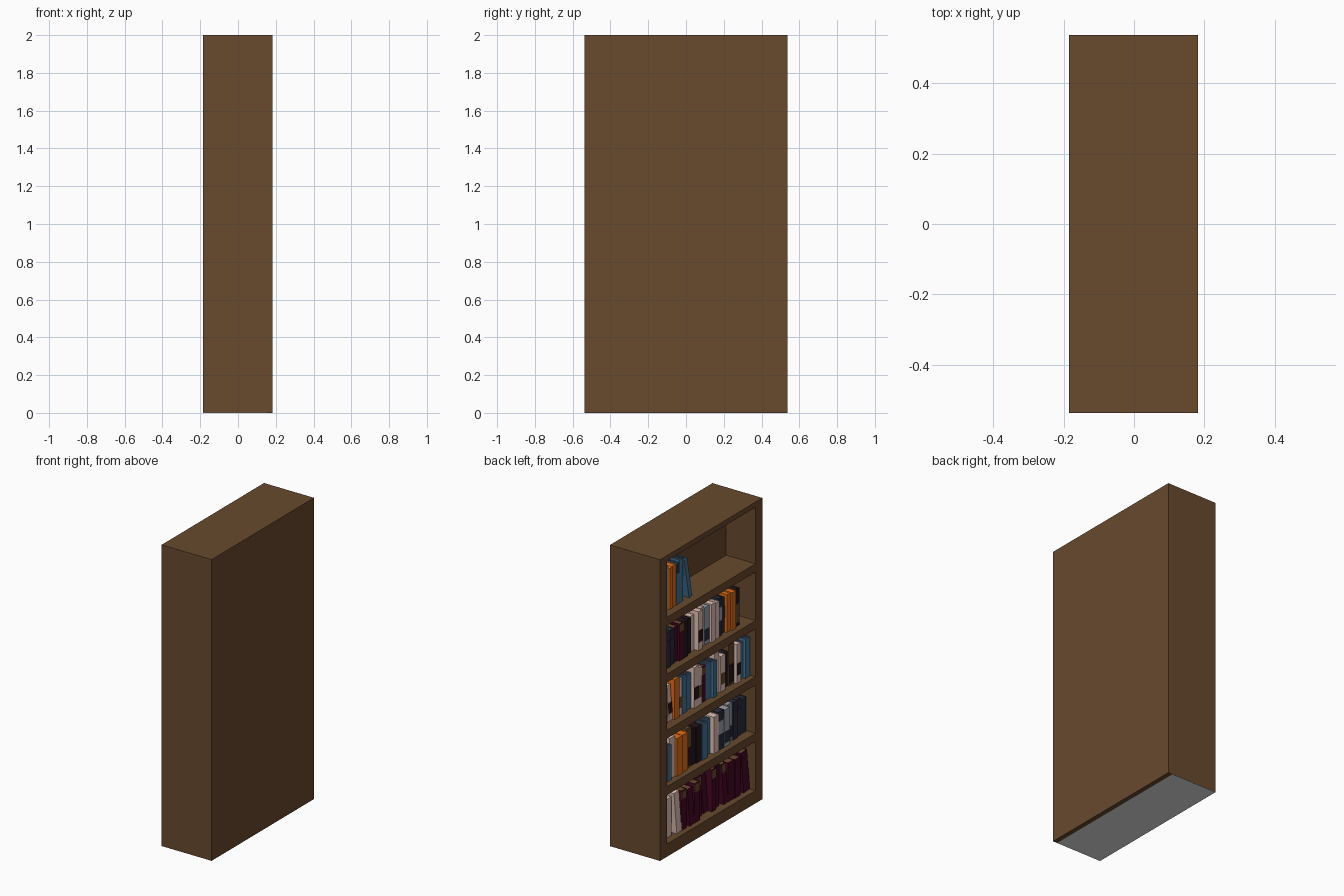
import bpy, bmesh, math, random
from mathutils import Matrix, Vector

if "Cube" in bpy.data.objects:
    bpy.data.objects.remove(bpy.data.objects["Cube"])

random.seed(7)


def mat(name, r, g, b):
    m = bpy.data.materials.new(name)
    m.diffuse_color = (r, g, b, 1)
    m.use_nodes = True
    m.node_tree.nodes["Principled BSDF"].inputs["Base Color"].default_value = m.diffuse_color
    return m


WOOD = mat("brown_wood", .14, .068, .027)
UNDER = mat("underside_light_grey", .8, .8, .8)
COL = {
    "M": mat("maroon", .065, .002, .018),
    "O": mat("orange", 1, .2, .01),
    "P": mat("pale_pink", .88, .62, .54),
    "B": mat("blue", .06, .18, .32),
    "N": mat("navy", .022, .028, .048),
    "G": mat("silver_grey", .36, .37, .42),
    "K": mat("near_black", .018, .008, .01),
    "T": WOOD,
}


def add_box(bm, lo, hi, index=0):
    lo, hi = Vector(lo), Vector(hi)
    m = Matrix.Translation((lo + hi) / 2) @ Matrix.Diagonal((*(hi - lo), 1))
    verts = bmesh.ops.create_cube(bm, size=1, matrix=m)["verts"]
    for f in {f for v in verts for f in v.link_faces}:
        f.material_index = index


def make(name, boxes, mats):
    bm = bmesh.new()
    for b in boxes:
        add_box(bm, *b)
    me = bpy.data.meshes.new(name)
    bm.to_mesh(me)
    bm.free()
    for m in mats:
        me.materials.append(m)
    ob = bpy.data.objects.new(name, me)
    bpy.context.collection.objects.link(ob)
    return ob


# Case: open towards -x
X0, X1, XB, Y, YI, Z0 = -.185, .182, .03, .537, .465, .001
SHELF_TOPS = [1.59, 1.213, .84, .465, .085]
make("top_board", [((X0, -Y, 1.965), (X1, Y, 2))], [WOOD])
make("back_panel", [((XB, -YI, Z0), (X1, YI, 1.965))], [WOOD])
for s, side in ((-1, "front"), (1, "rear")):
    a, b = sorted((s * YI, s * Y))
    make(side + "_side_board", [((X0, a, Z0), (X1, b, 1.965))], [WOOD])
for i, z in enumerate(SHELF_TOPS):
    low = Z0 if i == 4 else z - .055
    make(f"shelf_{i + 1}", [((X0, -YI, low), (XB, YI, z))], [WOOD])
# Underside: grey sheet and a wooden strip along the closed side
make("underside_sheet", [((X0, -Y, 0), (.15, Y, Z0))], [UNDER])
make("underside_strip", [((.15, -Y, 0), (X1, Y, Z0))], [WOOD])


def book(name, key, t, h, recess, angle, y, z):
    """Hardcover: spine, two boards, page block and sometimes a spine panel."""
    x0, x1, c = X0 + recess, .025, min(.005, t * .2)
    boxes = [((x0, -t, 0), (x0 + c, 0, h)),
             ((x0 + c, -t, 0), (x1, c - t, h)),
             ((x0 + c, -c, 0), (x1, 0, h)),
             ((x0 + c, c - t, .004), (x1 - .004, -c, h - .002), 1)]
    pages = {"M": "T", "B": "N", "K": "K", "N": "N"}.get(key, key)
    # panel colours, its chance, and where it starts and ends along the height
    panel, chance, lo, hi = {
        "P": ("KT", .35, .2, .5), "N": ("GN", .6, .4, .75), "G": ("N", 1, .1, .4),
        "K": ("T", .4, .1, .6), "B": ("N", .3, .75, .98), "O": ("K", .2, .1, .3),
        "M": ("T", .5, .78, .98), "T": ("K", 1, .05, .5)}[key]
    band = random.choice(panel)
    if random.random() < chance:
        boxes.append(((x0 - .002, -t, lo * h), (x0, 0, hi * h), 2))
    ob = make(name, boxes, [COL[key], COL[pages], COL[band]])
    ob.location = (0, y, z)
    ob.rotation_euler.x = -angle


# Rows of books from +y to -y; lower case letters lean on their neighbour.
# (books, end of row, lowest height, tallest height)
ROWS = [
    ("NNPOOBBb", .13, .27, .31),
    ("BNNMMKKPPPGPPNNOOK", -.36, .23, .26),
    ("PPpOPBBPPMBBPPKTPBB", -.457, .23, .27),
    ("BBPOOTKKBBPNGGNNN", -.457, .23, .27),
    ("PPpMmMMmMMmMMm", -.457, .25, .28),
]
for r, (keys, end, hmin, hmax) in enumerate(ROWS):
    plan, lean_space = [], 0
    for i, k in enumerate(keys):
        h = random.uniform(hmin, hmax)
        angle = math.radians(11 if r == 0 else 6) if k.islower() else 0
        # only the first book of a leaning group needs extra room
        gap = h * math.sin(angle) if angle and not keys[i - 1].islower() else 0
        lean_space += gap
        plan.append((k.upper(), random.uniform(.8, 1.2), h, angle, gap))
    unit = (YI - end - lean_space) / sum(p[1] / math.cos(p[3]) for p in plan)
    y = YI - .001
    for i, (k, w, h, angle, gap) in enumerate(plan):
        t = w * unit
        y -= gap
        recess = random.uniform(.03, .065)
        book(f"book_shelf_{r + 1}_{i + 1}", k, t - .0015, h, recess, angle, y,
             SHELF_TOPS[r] + .0005)
        y -= t / math.cos(angle)
